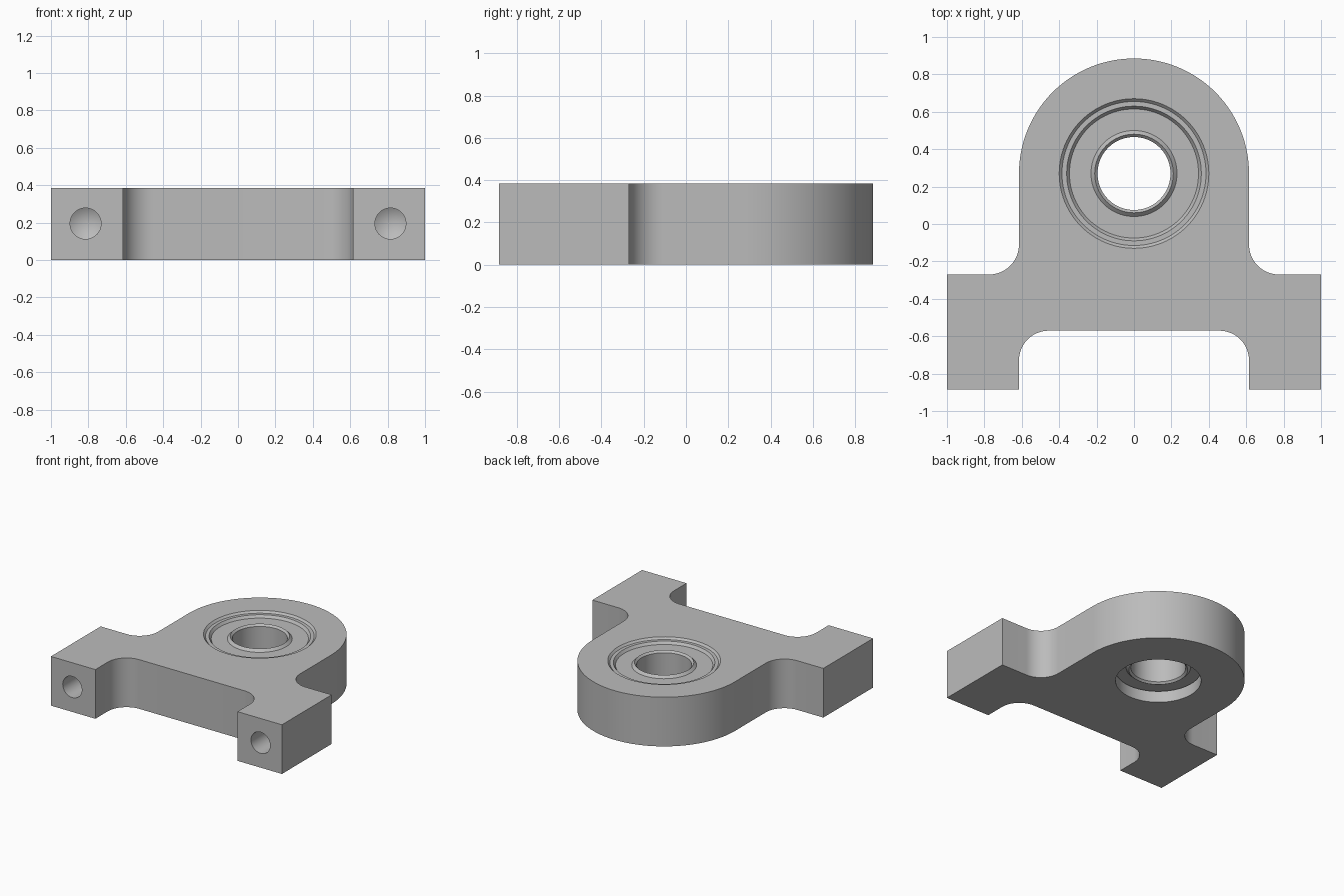
import bpy, bmesh, math
from mathutils import Matrix

cube = bpy.data.objects.get("Cube")
if cube:
    bpy.data.objects.remove(cube, do_unlink=True)

H = 0.385          # plate thickness
CY = 0.27          # bore centre
R = 0.615          # half width of the housing
F = 0.16           # fillet radius
END = 0.885        # half depth

metal = bpy.data.materials.new("grey metal")
metal.use_nodes = True
GREY = (0.5, 0.5, 0.5, 1)
metal.diffuse_color = GREY
bsdf = metal.node_tree.nodes["Principled BSDF"]
bsdf.inputs["Base Color"].default_value = GREY
bsdf.inputs["Roughness"].default_value = 0.6


def make_object(name, bm):
    bmesh.ops.recalc_face_normals(bm, faces=bm.faces)
    mesh = bpy.data.meshes.new(name)
    bm.to_mesh(mesh)
    bm.free()
    mesh.materials.append(metal)
    ob = bpy.data.objects.new(name, mesh)
    bpy.context.collection.objects.link(ob)
    return ob


def arc(cx, cy, r, start, end, steps):
    angles = [math.radians(start + (end - start) * i / steps) for i in range(steps + 1)]
    return [(cx + r * math.cos(a), cy + r * math.sin(a)) for a in angles]


def lathe(name, profile, matrix, closed=False, steps=96):
    """Revolve (radius, height) points about z, then place with matrix."""
    bm = bmesh.new()
    verts = [bm.verts.new((r, 0, z)) for r, z in profile]
    edges = [bm.edges.new(pair) for pair in zip(verts, verts[1:])]
    if closed:
        edges.append(bm.edges.new((verts[-1], verts[0])))
    bmesh.ops.spin(bm, geom=verts + edges, cent=(0, 0, 0), axis=(0, 0, 1),
                   angle=math.tau, steps=steps, use_merge=True)
    bmesh.ops.remove_doubles(bm, verts=bm.verts, dist=0.0001)
    bm.transform(matrix)
    return make_object(name, bm)


def smooth(ob):
    bpy.ops.object.select_all(action='DESELECT')
    ob.select_set(True)
    bpy.context.view_layer.objects.active = ob
    bpy.ops.object.shade_smooth_by_angle(angle=math.radians(25))


# Housing plate: right half of the outline, mirrored and extruded
half = [(0, -END + 0.315)]
half += arc(R - F, -0.57 - F, F, 90, 0, 12)
half += [(R, -END), (1, -END), (1, -0.27)]
half += arc(R + F, -0.27 + F, F, 270, 180, 12)
half += arc(0, CY, R, 0, 90, 32)
outline = half + [(-x, y) for x, y in reversed(half[1:-1])]
bm = bmesh.new()
base = bm.faces.new([bm.verts.new((x, y, 0)) for x, y in outline])
top = bmesh.ops.extrude_face_region(bm, geom=[base])["geom"]
bmesh.ops.translate(bm, vec=(0, 0, H),
                    verts=[v for v in top if isinstance(v, bmesh.types.BMVert)])
housing = make_object("housing", bm)

# Stepped bearing pocket with a chamfered mouth
at_bore = Matrix.Translation((0, CY, 0))
cutters = [lathe("pocket_cutter", [(0, -0.1), (0.305, -0.1), (0.305, 0.09), (0.385, 0.09),
                                   (0.385, H - 0.015), (0.40, H), (0.40, H + 0.1),
                                   (0, H + 0.1)], at_bore)]

# Blind drilled holes with conical ends in both feet
for side in (-1, 1):
    place = Matrix.Translation((side * 0.815, -END, 0.195)) @ Matrix.Rotation(-math.pi / 2, 4, 'X')
    cutters.append(lathe("drill_cutter", [(0, -0.1), (0.083, -0.1), (0.083, 0.38), (0, 0.43)],
                         place, steps=32))

bpy.context.view_layer.objects.active = housing
for cutter in cutters:
    cutter.hide_render = True
    mod = housing.modifiers.new("cut", 'BOOLEAN')
    mod.operation = 'DIFFERENCE'
    mod.solver = 'EXACT'
    mod.object = cutter
    bpy.ops.object.modifier_apply(modifier=mod.name)
for cutter in cutters:
    bpy.data.objects.remove(cutter, do_unlink=True)
smooth(housing)

# Bearing: raised inner and outer races with a recessed shield, same on both sides
low, high = 0.09, H - 0.015
face = [(0.195, 0.015), (0.21, 0), (0.23, 0.02), (0.345, 0.02), (0.36, 0), (0.385, 0)]
section = [(r, high - d) for r, d in face] + [(r, low + d) for r, d in reversed(face)]
smooth(lathe("bearing", section, at_bore, closed=True))
